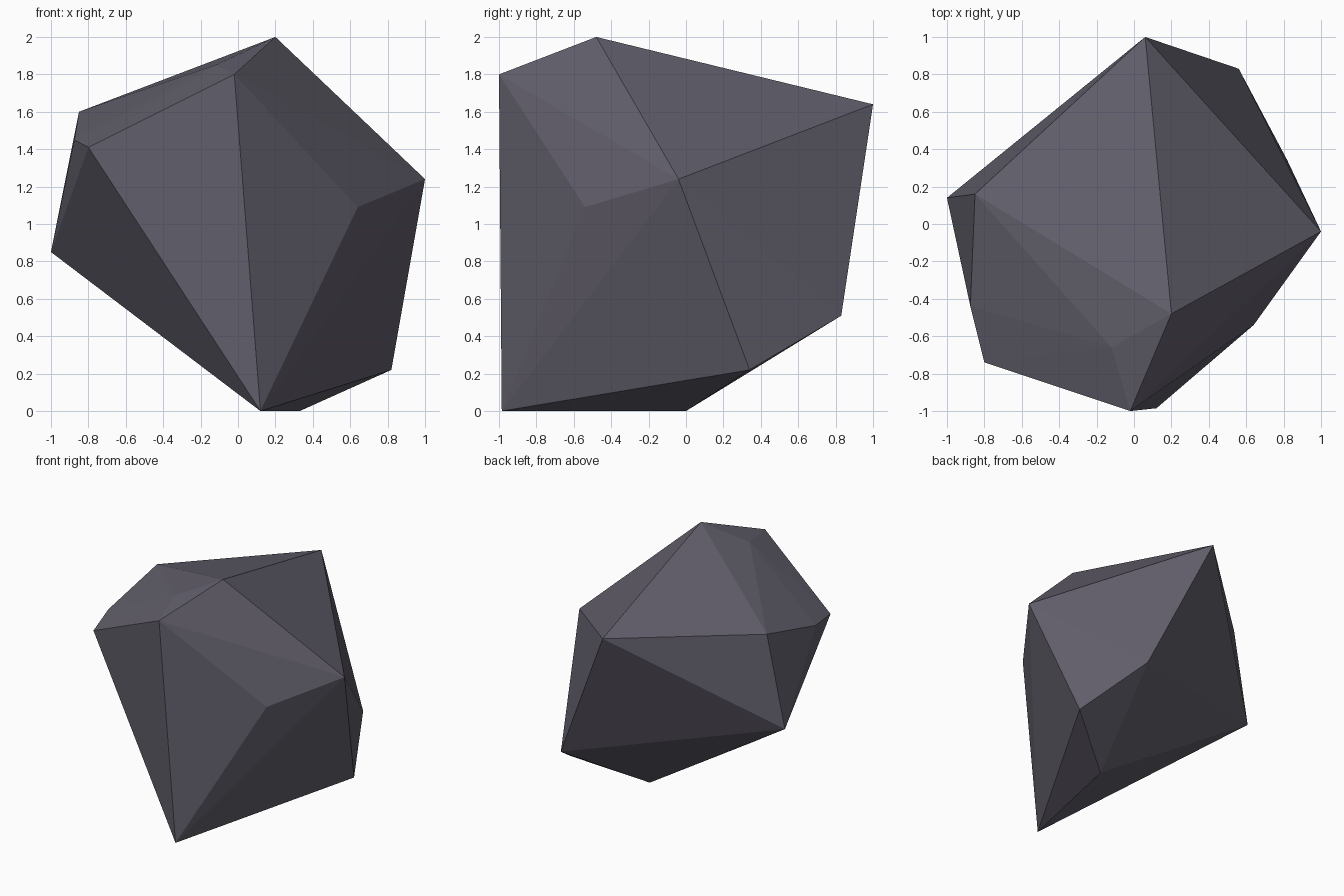
import bpy
import bmesh

if "Cube" in bpy.data.objects:
    bpy.data.objects.remove(bpy.data.objects["Cube"])

# Corner points of the faceted boulder
corners = [
    (0.20, -0.48, 2.00),    # peak
    (-0.02, -1.00, 1.80),   # front shoulder
    (0.06, 1.00, 1.64),     # back shoulder
    (1.00, -0.04, 1.24),    # right corner
    (-0.85, 0.16, 1.60),    # left shoulder
    (-0.80, -0.74, 1.41),   # front left shoulder
    (-0.875, -0.44, 1.45),  # left chip
    (-1.00, 0.14, 0.85),    # left corner
    (-0.12, -0.66, 1.85),   # upper bulge
    (0.64, -0.54, 1.09),    # front right bulge
    (0.56, 0.83, 0.51),     # back underside
    (0.82, 0.34, 0.22),     # right underside
    (0.33, 0.00, 0.00),     # base
    (0.12, -0.985, 0.00),   # front foot
]

# Wrap the corners in flat facets
bm = bmesh.new()
for co in corners:
    bm.verts.new(co)
bmesh.ops.convex_hull(bm, input=bm.verts[:])
bmesh.ops.recalc_face_normals(bm, faces=bm.faces[:])
mesh = bpy.data.meshes.new("boulder")
bm.to_mesh(mesh)
bm.free()

# Single stone colour
stone = bpy.data.materials.new("dark_grey_stone")
stone.diffuse_color = (0.122, 0.114, 0.148, 1.0)
stone.use_nodes = True
stone.node_tree.nodes["Principled BSDF"].inputs["Base Color"].default_value = stone.diffuse_color
mesh.materials.append(stone)

boulder = bpy.data.objects.new("boulder", mesh)
bpy.context.collection.objects.link(boulder)
